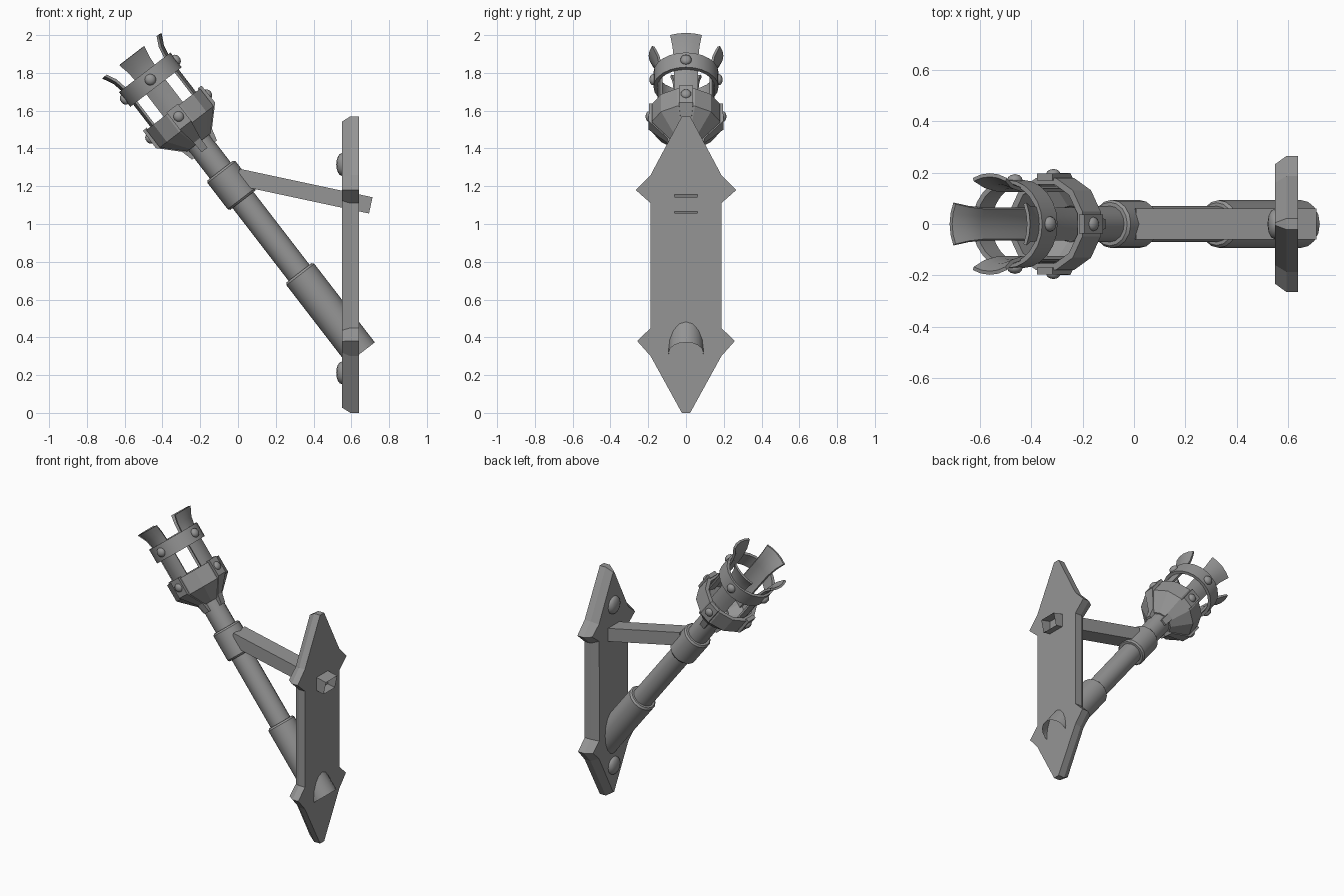
import bpy, bmesh
from math import radians, cos, sin, pi
from mathutils import Matrix, Vector

cube = bpy.data.objects.get("Cube")
if cube:
    bpy.data.objects.remove(cube, do_unlink=True)

metal = bpy.data.materials.new("iron_grey")
metal.use_nodes = True
GREY = (0.3, 0.3, 0.3, 1)
metal.diffuse_color = GREY
metal.node_tree.nodes["Principled BSDF"].inputs["Base Color"].default_value = GREY

# Torch frame: local z runs up the tilted shaft, origin at the top of the sleeve
TILT = Matrix.Translation((0.323, 0, 0.742)) @ Matrix.Rotation(radians(-37.6), 4, 'Y')


def finish(name, bm, matrix=Matrix(), smooth=None):
    mesh = bpy.data.meshes.new(name)
    bmesh.ops.recalc_face_normals(bm, faces=bm.faces)
    bm.to_mesh(mesh)
    bm.free()
    mesh.transform(matrix)
    mesh.materials.append(metal)
    obj = bpy.data.objects.new(name, mesh)
    bpy.context.collection.objects.link(obj)
    if smooth:
        bpy.ops.object.select_all(action='DESELECT')
        obj.select_set(True)
        bpy.context.view_layer.objects.active = obj
        bpy.ops.object.shade_smooth_by_angle(angle=radians(smooth))
    return obj


def lathe(name, profile, steps, closed=False, start=0.0, sweep=2 * pi, smooth=None):
    """Turn a (radius, height) profile about the torch axis, fully or in part."""
    bm = bmesh.new()
    full = sweep > 6
    rings = []
    for i in range(steps if full else steps + 1):
        a = start + sweep * i / steps
        rings.append([bm.verts.new((r * cos(a), r * sin(a), z)) for r, z in profile])
    n = len(profile)
    for i in range(steps):
        p, q = rings[i], rings[(i + 1) % len(rings)]
        for j in range(n if closed else n - 1):
            k = (j + 1) % n
            bm.faces.new((p[j], q[j], q[k], p[k]))
    if not full:
        bm.faces.new(rings[0])
        bm.faces.new(rings[-1])
    return finish(name, bm, TILT, smooth)


def dome(name, matrix, radius, flat):
    """Rivet head: sphere flattened along local x."""
    bm = bmesh.new()
    bmesh.ops.create_uvsphere(bm, u_segments=12, v_segments=8, radius=radius)
    finish(name, bm, matrix @ Matrix.Diagonal((flat, 1, 1, 1)), 40)


# Shaft, open-ended sleeve and collar
lathe("shaft", [(0.07, -0.06), (0.07, 0.94)], 16, smooth=35)
lathe("sleeve", [(0.093, -0.537), (0.093, -0.012), (0.083, 0), (0.068, 0)], 16, smooth=35)
lathe("collar", [(0.068, 0.486), (0.085, 0.486), (0.094, 0.497), (0.094, 0.672),
                 (0.085, 0.683), (0.068, 0.683)], 16, smooth=35)

# Cup and upper ring
lathe("cup", [(0.068, 0.87), (0.08, 0.87), (0.186, 0.975), (0.186, 1.092), (0.16, 1.092),
              (0.16, 0.985), (0.06, 0.92)], 12, start=pi / 12)
lathe("upper_ring", [(0.172, 1.241), (0.172, 1.339), (0.152, 1.339), (0.152, 1.241)],
      24, closed=True, smooth=35)

# Four sides: flared prong, strap over the cup, and two rivets
prong = [(0.152, 0.98), (0.152, 1.31), (0.168, 1.39), (0.198, 1.45),
         (0.184, 1.452), (0.155, 1.4), (0.138, 1.32), (0.138, 0.98)]
strap = [(0.196, 1.1, 0.038), (0.198, 0.985, 0.038), (0.1, 0.885, 0.022), (0.083, 0.82, 0.02),
         (0.066, 0.82, 0.02), (0.07, 0.9, 0.022), (0.17, 0.985, 0.038), (0.17, 1.1, 0.038)]
HALF = radians(25)
for i, side in enumerate(("right_end", "back", "left_end", "front")):
    a = i * pi / 2
    spin = TILT @ Matrix.Rotation(a, 4, 'Z')
    lathe("prong_" + side, prong, 4, closed=True, start=a - HALF, sweep=2 * HALF, smooth=35)
    bm = bmesh.new()
    left, right = [[bm.verts.new((r, s * w, z)) for r, z, w in strap] for s in (-1, 1)]
    for j in range(len(strap)):
        k = (j + 1) % len(strap)
        bm.faces.new((left[j], left[k], right[k], right[j]))
    bm.faces.new(left)
    bm.faces.new(right)
    finish("strap_" + side, bm, spin)
    dome("cup_rivet_" + side, spin @ Matrix.Translation((0.195, 0, 1.044)), 0.028, 0.7)
    dome("ring_rivet_" + side, spin @ Matrix.Translation((0.172, 0, 1.29)), 0.03, 0.75)

# Brace: square tube, open where it passes through the plate
bm = bmesh.new()
bmesh.ops.create_cube(bm, size=1)
end = max(bm.faces, key=lambda f: f.calc_center_median().x)
bmesh.ops.delete(bm, geom=[end], context='FACES_ONLY')
finish("brace", bm, Matrix.Translation((0.351, 0, 1.174)) @ Matrix.Rotation(radians(12.1), 4, 'Y')
       @ Matrix.Diagonal((0.72, 0.122, 0.088, 1)))

# Wall plate with pointed ends, flared corners and a chamfered front
half = [(0.022, 0), (0.187, 0.3), (0.258, 0.38), (0.187, 0.45),
        (0.187, 1.11), (0.266, 1.18), (0.187, 1.26), (0.022, 1.57)]
outline = half + [(-y, z) for y, z in reversed(half)]
bm = bmesh.new()
back = bm.faces.new([bm.verts.new((0.64, y, z)) for y, z in outline])
ext = bmesh.ops.extrude_face_region(bm, geom=[back], use_keep_orig=True)["geom"]
bmesh.ops.translate(bm, vec=Vector((-0.045, 0, 0)),
                    verts=[g for g in ext if isinstance(g, bmesh.types.BMVert)])
bmesh.ops.recalc_face_normals(bm, faces=bm.faces)
face = min(bm.faces, key=lambda f: f.calc_center_median().x)
bmesh.ops.inset_individual(bm, faces=[face], thickness=0.033, depth=0.045)
finish("wall_plate", bm)

# Plate rivets
for name, z in (("upper", 1.315), ("lower", 0.212)):
    dome("plate_rivet_" + name, Matrix.Translation((0.55, 0, z)), 0.06, 0.5)
